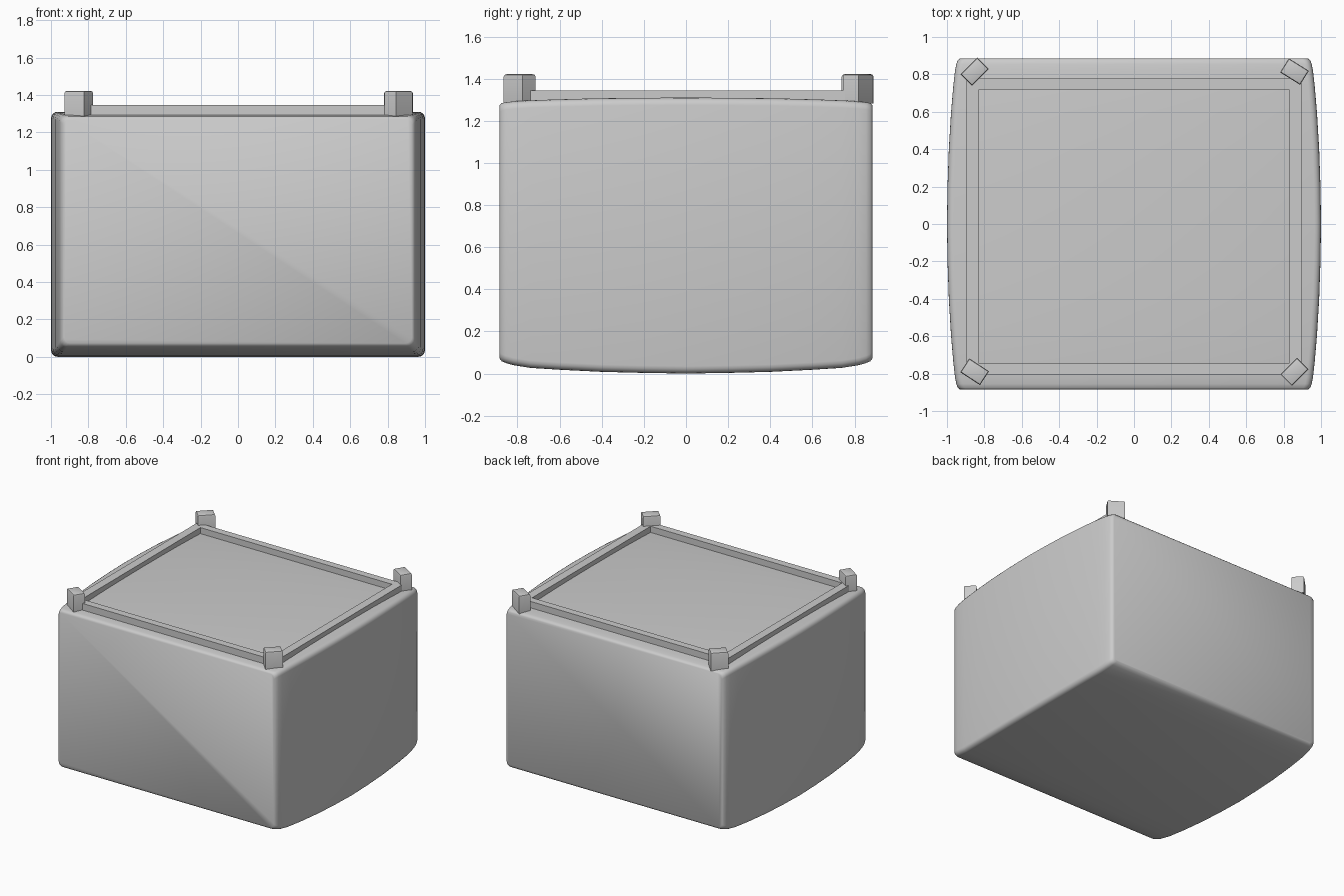
import bpy, bmesh, math

if "Cube" in bpy.data.objects:
    bpy.data.objects.remove(bpy.data.objects["Cube"])

def finish(name, bm, smooth=None):
    bmesh.ops.recalc_face_normals(bm, faces=bm.faces)
    me = bpy.data.meshes.new(name)
    bm.to_mesh(me)
    bm.free()
    ob = bpy.data.objects.new(name, me)
    bpy.context.collection.objects.link(ob)
    if smooth:
        bpy.ops.object.select_all(action='DESELECT')
        ob.select_set(True)
        bpy.context.view_layer.objects.active = ob
        bpy.ops.object.shade_smooth_by_angle(angle=math.radians(smooth))
    return ob

# Body: rounded rectangles lofted along y, narrowing to flat front and back
half = [(0, 1.0, 0.0, 1.31), (0.2, 0.997, 0.003, 1.309), (0.4, 0.99, 0.008, 1.307),
        (0.6, 0.978, 0.018, 1.302), (0.74, 0.966, 0.027, 1.297),
        (0.82, 0.957, 0.04, 1.292), (0.855, 0.95, 0.05, 1.288),
        (0.875, 0.942, 0.058, 1.284), (0.885, 0.93, 0.072, 1.275)]
stations = [(-y, w, a, b) for y, w, a, b in reversed(half[1:])] + half
bm = bmesh.new()
rings = []
for y, w, lo, hi in stations:
    r, ring = 0.035, []
    for q, (cx, cz) in enumerate([(w - r, hi - r), (r - w, hi - r), (r - w, lo + r), (w - r, lo + r)]):
        for k in range(5):
            t = math.radians(90 * q + 22.5 * k)
            ring.append(bm.verts.new((cx + r * math.cos(t), y, cz + r * math.sin(t))))
    rings.append(ring)
for a, b in zip(rings, rings[1:]):
    for i in range(len(a)):
        j = (i + 1) % len(a)
        bm.faces.new((a[i], a[j], b[j], b[i]))
bm.faces.new(rings[0])
bm.faces.new(rings[-1])
finish("body", bm, 60)

# Raised rim: rectangular frame on top
def loop(bm, x, y0, y1, z):
    return [bm.verts.new(p) for p in ((-x, y0, z), (x, y0, z), (x, y1, z), (-x, y1, z))]

bm = bmesh.new()
loops = [loop(bm, 0.895, -0.805, 0.777, 1.275), loop(bm, 0.895, -0.805, 0.777, 1.345),
         loop(bm, 0.83, -0.747, 0.72, 1.345), loop(bm, 0.83, -0.747, 0.72, 1.275)]
for n in range(4):
    a, b = loops[n], loops[(n + 1) % 4]
    for i in range(4):
        j = (i + 1) % 4
        bm.faces.new((a[i], a[j], b[j], b[i]))
finish("top_rim", bm)

# Corner posts: small blocks turned across each corner
posts = {"back_left": (-0.852, 0.815, 45), "back_right": (0.858, 0.815, -32),
         "front_left": (-0.852, -0.79, -33), "front_right": (0.858, -0.79, 45)}
for name, (x, y, ang) in posts.items():
    bm = bmesh.new()
    bmesh.ops.create_cube(bm, size=1)
    bmesh.ops.scale(bm, vec=(0.126, 0.088, 0.14), verts=bm.verts)
    top = [e for e in bm.edges if all(v.co.z > 0 for v in e.verts)]
    bmesh.ops.bevel(bm, geom=top, offset=0.012, segments=2, profile=0.5, affect='EDGES')
    ob = finish(name + "_post", bm, 40)
    ob.location = (x, y, 1.352)
    ob.rotation_euler.z = math.radians(ang)
